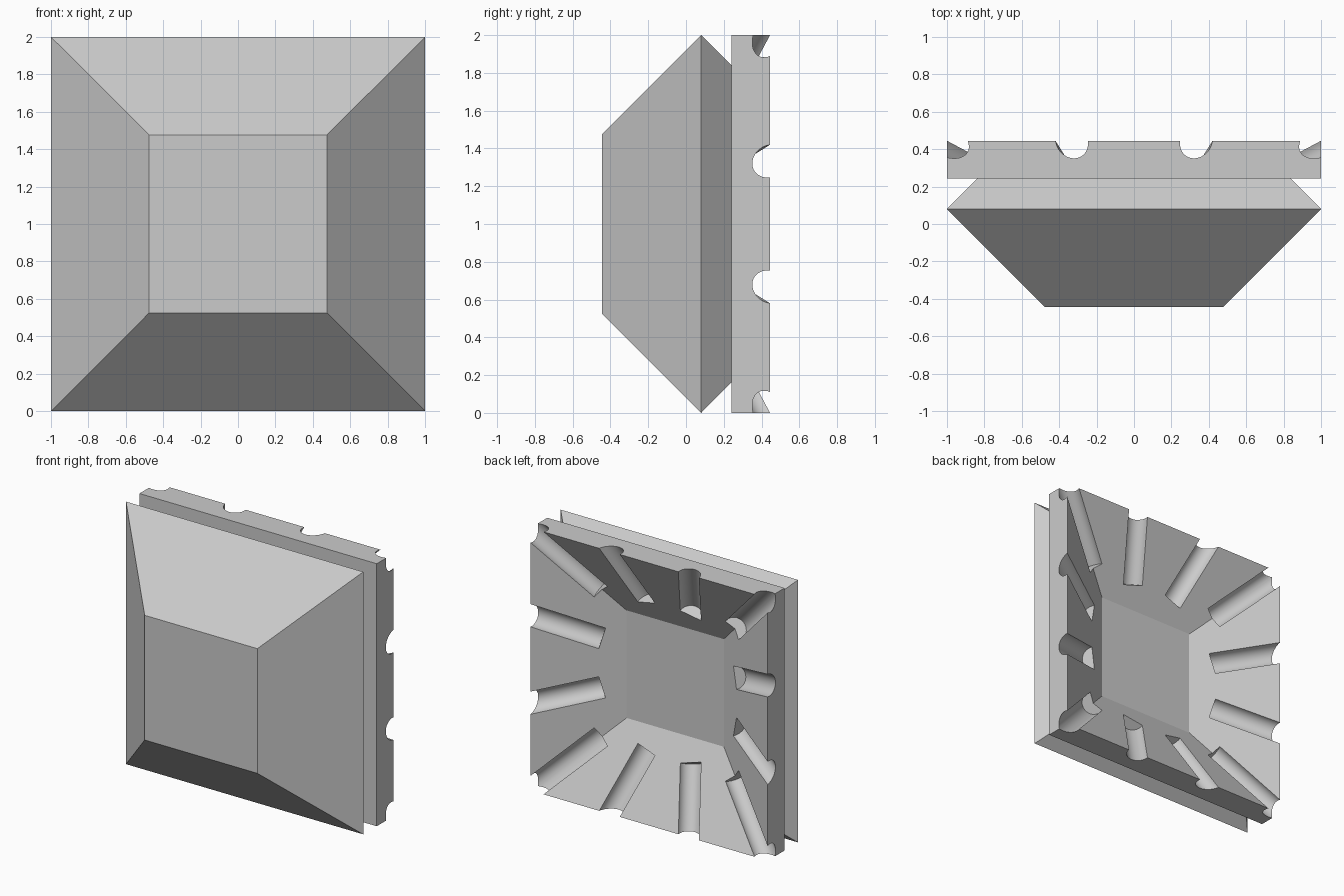
import bpy, bmesh, math
from mathutils import Vector, Matrix

if "Cube" in bpy.data.objects:
    bpy.data.objects.remove(bpy.data.objects["Cube"])

FLOOR, FLOOR_Y, BACK_Y = 0.41, 0.13, 0.445   # recessed back panel
SLOPE = (BACK_Y - FLOOR_Y) / (1 - FLOOR)     # slope of the recess walls
RADIUS = 0.083

grey = bpy.data.materials.new("stone grey")
grey.diffuse_color = (0.6, 0.6, 0.6, 1)
grey.use_nodes = True
grey.node_tree.nodes["Principled BSDF"].inputs["Base Color"].default_value = grey.diffuse_color


def finish(bm, name):
    bmesh.ops.recalc_face_normals(bm, faces=bm.faces)
    mesh = bpy.data.meshes.new(name)
    bm.to_mesh(mesh)
    bm.free()
    mesh.materials.append(grey)
    ob = bpy.data.objects.new(name, mesh)
    bpy.context.collection.objects.link(ob)
    return ob


# Body: square rings (half width, y) from the front face into the back recess
profile = [(0.475, -0.445), (1, 0.08), (0.838, 0.242), (1, 0.242),
           (1, BACK_Y), (FLOOR, FLOOR_Y)]
bm = bmesh.new()
rings = [[bm.verts.new((h * sx, y, 1 + h * sz))
          for sx, sz in ((-1, -1), (1, -1), (1, 1), (-1, 1))]
         for h, y in profile]
for a, b in zip(rings, rings[1:]):
    for i in range(4):
        j = (i + 1) % 4
        bm.faces.new((a[i], a[j], b[j], b[i]))
bm.faces.new(rings[0])
bm.faces.new(rings[-1])
body = finish(bm, "tile_body")


# Groove cutters: cylinders radiating along the recess walls, three per side
def on_wall(t, side):
    return Vector((t, BACK_Y - SLOPE * (1 - t), t * side))


bm = bmesh.new()
for k in range(4):
    turn = Matrix.Translation((0, 0, 1)) @ Matrix.Rotation(k * math.pi / 2, 4, 'Y')
    for side in (-1 / 3, 1 / 3, 1):
        a, b = on_wall(0.56, side), on_wall(1.3, side)
        rot = (b - a).to_track_quat('Z', 'Y').to_matrix().to_4x4()
        bmesh.ops.create_cone(bm, cap_ends=True, segments=48,
                              radius1=RADIUS, radius2=RADIUS, depth=(b - a).length,
                              matrix=turn @ Matrix.Translation((a + b) / 2) @ rot)
cutter = finish(bm, "groove_cutter")
cutter.hide_render = True

# Cut the grooves, then drop the cutter
mod = body.modifiers.new("grooves", 'BOOLEAN')
mod.operation = 'DIFFERENCE'
mod.solver = 'EXACT'
mod.object = cutter
bpy.context.view_layer.objects.active = body
body.select_set(True)
bpy.ops.object.modifier_apply(modifier=mod.name)
bpy.data.objects.remove(cutter)
bpy.ops.object.shade_smooth_by_angle(angle=math.radians(20))
